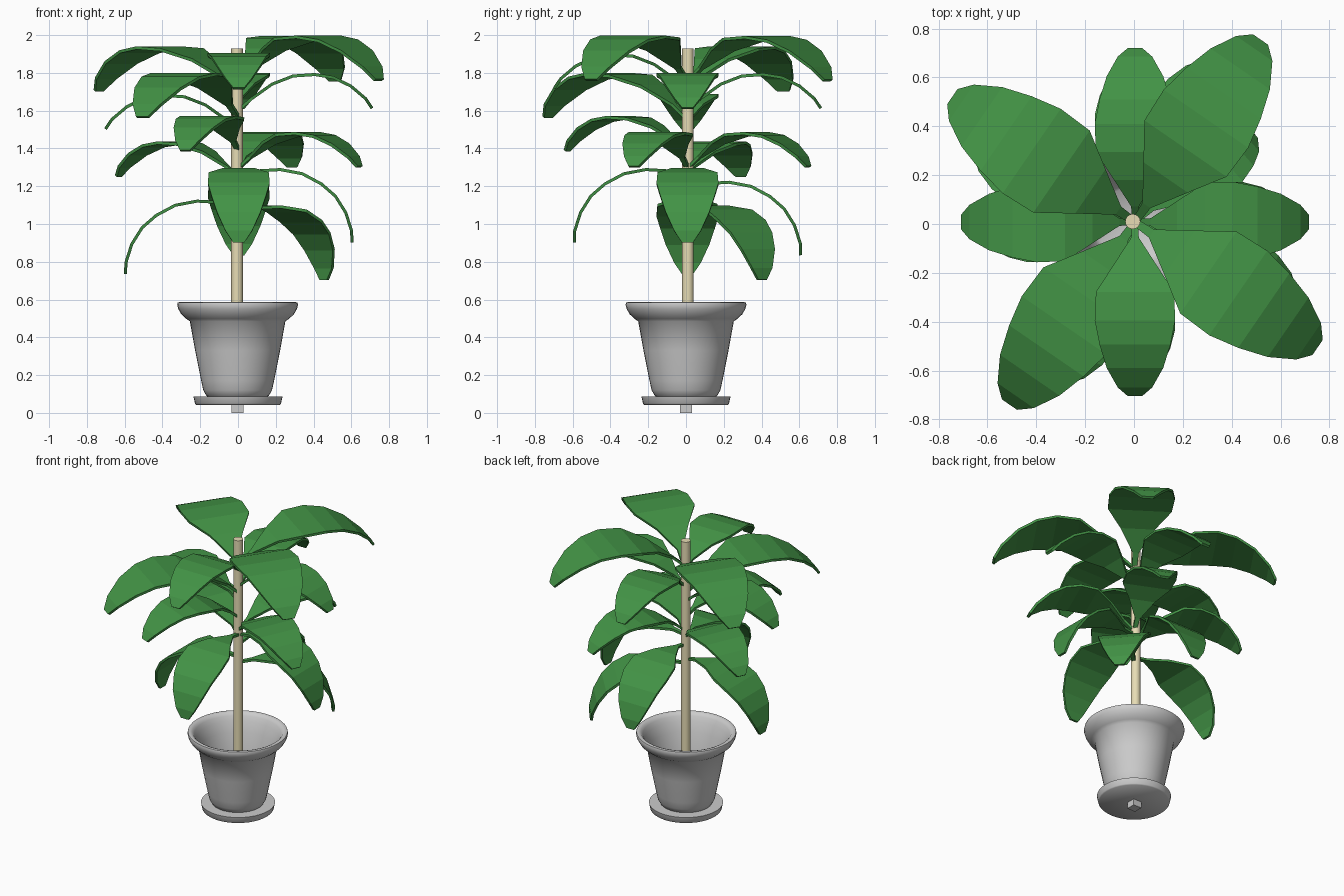
import bpy, bmesh, math
from mathutils import Matrix, Vector

if "Cube" in bpy.data.objects:
    bpy.data.objects.remove(bpy.data.objects["Cube"])


def material(name, color):
    m = bpy.data.materials.new(name)
    m.diffuse_color = (*color, 1)
    m.use_nodes = True
    m.node_tree.nodes["Principled BSDF"].inputs["Base Color"].default_value = m.diffuse_color
    return m


GREEN = material("leaf_green", (0.055, 0.29, 0.06))
TAN = material("stem_tan", (0.80, 0.72, 0.46))


def add_object(name, bm, mat=None, smooth=None):
    bmesh.ops.recalc_face_normals(bm, faces=bm.faces)
    mesh = bpy.data.meshes.new(name)
    bm.to_mesh(mesh)
    bm.free()
    ob = bpy.data.objects.new(name, mesh)
    bpy.context.collection.objects.link(ob)
    if mat:
        mesh.materials.append(mat)
    if smooth:
        bpy.ops.object.select_all(action='DESELECT')
        ob.select_set(True)
        bpy.context.view_layer.objects.active = ob
        bpy.ops.object.shade_smooth_by_angle(angle=math.radians(smooth))
    return ob


def lathe(name, profile, steps=40, mat=None, center=(0, 0)):
    # Spin a profile of (radius, z); radius 0 closes the ends
    bm = bmesh.new()
    verts = [bm.verts.new((r, 0, z)) for r, z in profile]
    edges = [bm.edges.new(p) for p in zip(verts, verts[1:])]
    bmesh.ops.spin(bm, geom=verts + edges, cent=(0, 0, 0), axis=(0, 0, 1),
                   angle=2 * math.pi, steps=steps)
    bmesh.ops.remove_doubles(bm, verts=bm.verts, dist=0.0005)
    bmesh.ops.translate(bm, verts=bm.verts, vec=(*center, 0))
    return add_object(name, bm, mat, 50)


# Flower pot with rolled rim, hollow inside
lathe("pot", [(0, 0.075), (0.14, 0.075), (0.165, 0.09), (0.182, 0.12), (0.193, 0.17),
              (0.225, 0.33), (0.253, 0.485), (0.272, 0.498), (0.298, 0.522), (0.314, 0.55),
              (0.32, 0.572), (0.317, 0.584), (0.305, 0.587), (0.29, 0.582), (0.277, 0.565),
              (0.262, 0.535), (0.235, 0.47), (0.205, 0.33), (0.172, 0.14),
              (0.15, 0.115), (0, 0.11)], center=(-0.002, 0))

# Saucer
lathe("saucer", [(0, 0.043), (0.222, 0.043), (0.228, 0.05), (0.236, 0.088), (0, 0.088)])

# Small square foot under the saucer
bm = bmesh.new()
bmesh.ops.create_cube(bm, size=1, matrix=Matrix.Translation((-0.003, 0, 0.03))
                      @ Matrix.Diagonal((0.064, 0.064, 0.06, 1)))
add_object("foot_block", bm)

# Stem
lathe("stem", [(0, 0.10), (0.031, 0.10), (0.031, 1.93), (0, 1.93)], 16, TAN, (-0.005, 0.01))

# Leaf rows: distance out, height above the base, half width
ROWS = [(0.0, 0.0, 0.012), (0.07, 0.06, 0.016), (0.18, 0.138, 0.088),
        (0.293, 0.182, 0.163), (0.41, 0.19, 0.168), (0.51, 0.174, 0.148),
        (0.605, 0.128, 0.118), (0.685, 0.06, 0.072), (0.72, 0.008, 0.03)]


def leaf(name, heading, base_z, scale=1.0, droop=0):
    bm = bmesh.new()
    turn = (Matrix.Translation((0.004, 0.008, base_z))
            @ Matrix.Rotation(math.radians(heading), 4, 'Z')
            @ Matrix.Rotation(math.radians(droop), 4, 'Y')
            @ Matrix.Scale(scale, 4))
    pairs = [[bm.verts.new(turn @ Vector((r, s * w, z))) for s in (-1, 1)]
             for r, z, w in ROWS]
    for a, b in zip(pairs, pairs[1:]):
        bm.faces.new((a[0], b[0], b[1], a[1]))
    ob = add_object(name, bm, GREEN)
    mod = ob.modifiers.new("thickness", 'SOLIDIFY')
    mod.thickness = 0.016
    mod.offset = 0


# Tiers of leaves: (heading, base height)
TIERS = [
    ("lower_leaf", 0.975, 32, [(0, 1.267), (270, 1.267), (90, 1.20), (180, 1.10), (41, 1.07)]),
    ("middle_leaf", 0.97, 0, [(-24, 1.295), (66, 1.295), (156, 1.245), (246, 1.38)]),
    ("upper_leaf", 0.98, 0, [(0, 1.605), (90, 1.605), (180, 1.495), (270, 1.71)]),
    ("crown_leaf", 1.25, 0, [(-34.5, 1.752), (55.5, 1.75), (145.5, 1.695), (235.5, 1.555)]),
]
for tier, scale, droop, items in TIERS:
    for i, (heading, z) in enumerate(items, 1):
        leaf(f"{tier}_{i}", heading, z, scale, droop)
